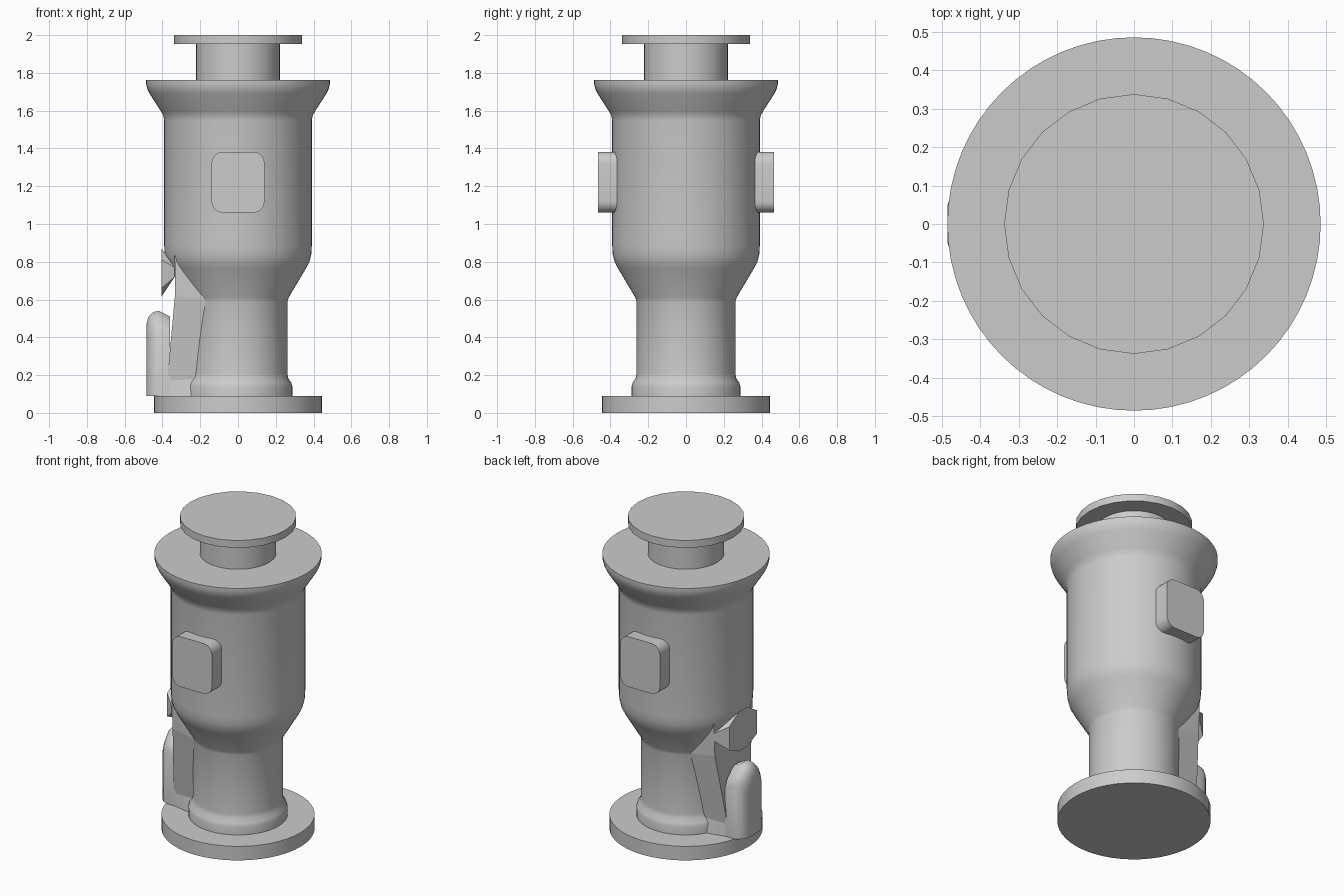
import bpy, bmesh, math
from mathutils import Vector

if "Cube" in bpy.data.objects:
    bpy.data.objects.remove(bpy.data.objects["Cube"], do_unlink=True)

grey = bpy.data.materials.new("light_grey")
grey.use_nodes = True
COLOUR = (0.6, 0.6, 0.6, 1.0)
grey.diffuse_color = COLOUR
grey.node_tree.nodes["Principled BSDF"].inputs["Base Color"].default_value = COLOUR


def finish(name, bm, angle=30):
    """Turn a bmesh into a grey object, smooth with sharp edges kept."""
    bmesh.ops.recalc_face_normals(bm, faces=bm.faces)
    mesh = bpy.data.meshes.new(name)
    bm.to_mesh(mesh)
    bm.free()
    obj = bpy.data.objects.new(name, mesh)
    bpy.context.collection.objects.link(obj)
    mesh.materials.append(grey)
    bpy.ops.object.select_all(action='DESELECT')
    obj.select_set(True)
    bpy.context.view_layer.objects.active = obj
    bpy.ops.object.shade_smooth_by_angle(angle=math.radians(angle))
    return obj


def lathe(name, profile, sides):
    """Revolve (radius, z) points about z and close both ends."""
    bm = bmesh.new()
    rings = [[bm.verts.new((r * math.sin(2 * math.pi * i / sides),
                            r * math.cos(2 * math.pi * i / sides), z))
              for i in range(sides)] for r, z in profile]
    for a, b in zip(rings, rings[1:]):
        for i in range(sides):
            j = (i + 1) % sides
            bm.faces.new((a[i], a[j], b[j], b[i]))
    bm.faces.new(rings[0])
    bm.faces.new(rings[-1])
    return finish(name, bm)


def hull(name, points, angle=30):
    """Convex solid around a few points."""
    bm = bmesh.new()
    for p in points:
        bm.verts.new(p)
    bmesh.ops.convex_hull(bm, input=bm.verts)
    bmesh.ops.dissolve_limit(bm, angle_limit=0.02, verts=bm.verts, edges=bm.edges)
    return finish(name, bm, angle)


# Turned parts
lathe("base_disc", [(0.445, 0), (0.445, 0.09)], 48)
lathe("body", [
    (0.288, 0.08), (0.288, 0.14), (0.282, 0.16), (0.265, 0.185), (0.262, 0.21),
    (0.262, 0.59), (0.268, 0.61), (0.36, 0.765), (0.378, 0.80), (0.388, 0.84),
    (0.391, 0.89), (0.391, 1.55), (0.396, 1.575), (0.41, 1.60), (0.468, 1.69),
    (0.480, 1.715), (0.486, 1.74), (0.486, 1.762)], 64)
lathe("neck", [(0.222, 1.74), (0.222, 1.97)], 48)
lathe("top_cap", [(0.338, 1.953), (0.338, 2.0)], 24)


# Rounded pads on the front and back
def rounded_rect(w, z0, z1, r, steps=6):
    pts = []
    for cx, cz, start in ((w - r, z1 - r, 0), (r - w, z1 - r, 90),
                          (r - w, z0 + r, 180), (w - r, z0 + r, 270)):
        for k in range(steps + 1):
            a = math.radians(start + 90 * k / steps)
            pts.append((cx + r * math.cos(a), cz + r * math.sin(a)))
    return pts


for name, side in (("front_pad", -1), ("back_pad", 1)):
    hull(name, [(x, side * y, z) for y in (0.34, 0.465)
                for x, z in rounded_rect(0.14, 1.06, 1.382, 0.06)])

# Strut on the side, wide under the body and narrow at the foot
strut_upper = [(-0.335, 0.195, 0.835), (-0.17, 0.195, 0.80), (-0.17, 0.2, 0.60),
               (-0.334, 0.185, 0.62)]
strut_lower = [(-0.17, 0.2, 0.60), (-0.334, 0.185, 0.62), (-0.365, 0.115, 0.30),
               (-0.375, 0.115, 0.17), (-0.2, 0.135, 0.17)]
foot = [(-0.2, 0.135, 0.19), (-0.375, 0.115, 0.17), (-0.435, 0.105, 0.09),
        (-0.2, 0.155, 0.09)]
for name, pts in (("strut_upper", strut_upper), ("strut_lower", strut_lower),
                  ("strut_foot", foot)):
    hull(name, [(x, s * y, z) for x, y, z in pts for s in (-1, 1)], 20)

# Arched block standing on the base, with a rounded outer side
arch = [(0.12, 0.09), (0.12, 0.43), (0.10, 0.475), (0.06, 0.515), (0.03, 0.54)]
layers = ((-0.36, 1.0, -0.03), (-0.42, 1.0, 0.0), (-0.45, 0.92, -0.006),
          (-0.474, 0.72, -0.03), (-0.485, 0.42, -0.07))
hull("arched_block", [(x, s * y * k, z + (dz if z > 0.1 else 0))
                      for x, k, dz in layers for y, z in arch for s in (-1, 1)], 40)

# Faceted lug above the block
lug = [(-0.405, 0.14, 0.66), (-0.405, 0.14, 0.81), (-0.405, 0.04, 0.87),
       (-0.405, 0.04, 0.615), (-0.335, 0.195, 0.72), (-0.335, 0.195, 0.77)]
hull("faceted_lug", [(x, s * y, z) for x, y, z in lug for s in (-1, 1)], 15)
